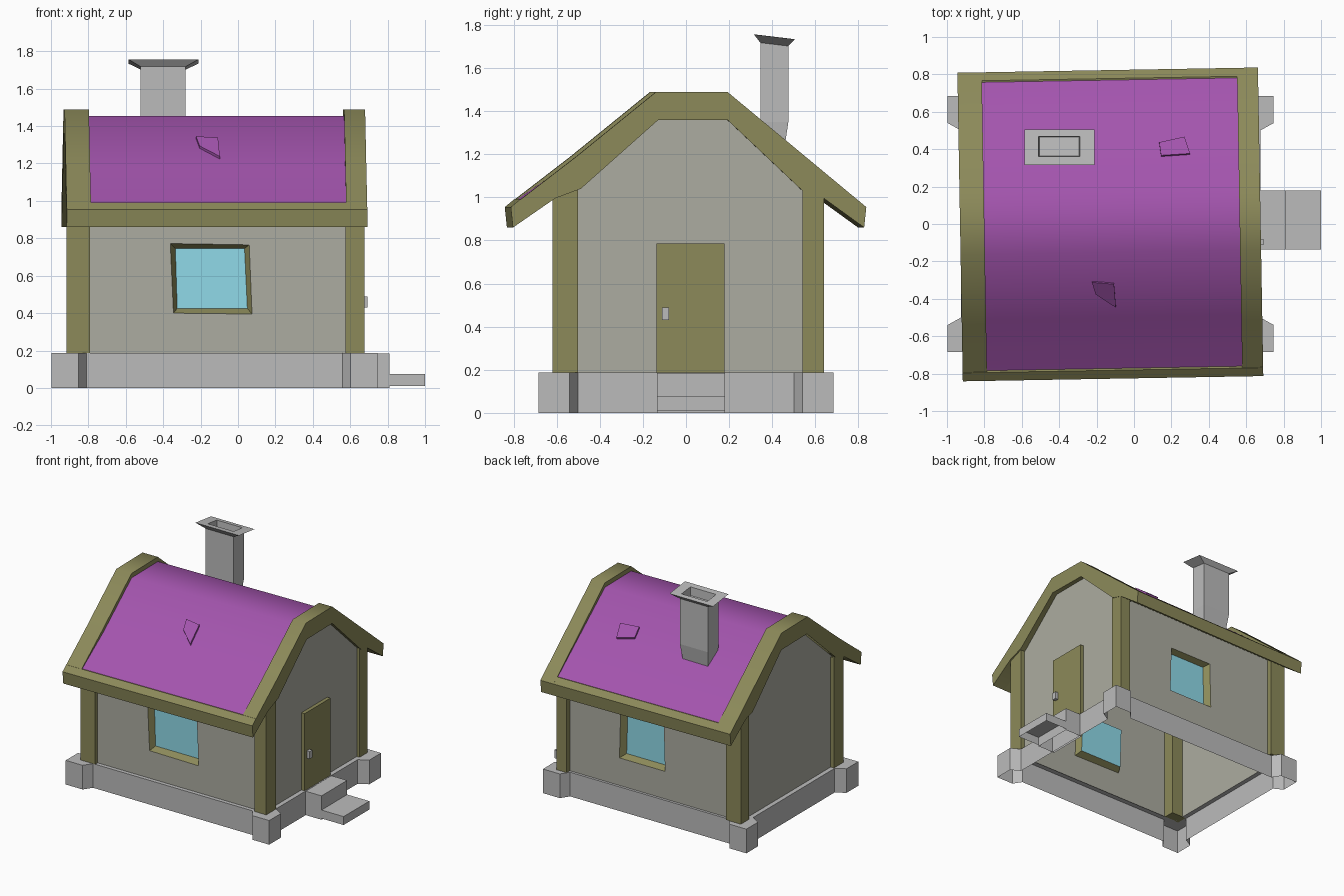
import bpy, bmesh, math

if "Cube" in bpy.data.objects:
    bpy.data.objects.remove(bpy.data.objects["Cube"])

CX = -0.125      # centre of the house body along x


def material(name, rgb):
    m = bpy.data.materials.new(name)
    m.diffuse_color = (*rgb, 1)
    m.use_nodes = True
    m.node_tree.nodes["Principled BSDF"].inputs["Base Color"].default_value = m.diffuse_color
    return m


OLIVE = material("olive_wood", (0.262, 0.253, 0.101))
WALL = material("plaster", (0.413, 0.413, 0.354))
PURPLE = material("purple_roof", (0.37, 0.09, 0.424))
GLASS = material("glass", (0.276, 0.70, 0.81))
STONE = material("stone", (0.50, 0.50, 0.50))


def loft(name, rings, mat=STONE, start=True, end=True):
    """Skin closed rings of equal length, with optional end caps."""
    bm = bmesh.new()
    vs = [[bm.verts.new(p) for p in r] for r in rings]
    n = len(vs[0])
    for a, b in zip(vs, vs[1:]):
        for i in range(n):
            j = (i + 1) % n
            bm.faces.new((a[i], a[j], b[j], b[i]))
    if start:
        bm.faces.new(vs[0][::-1])
    if end and len(vs) > 1:
        bm.faces.new(vs[-1])
    bmesh.ops.recalc_face_normals(bm, faces=bm.faces)
    me = bpy.data.meshes.new(name)
    bm.to_mesh(me)
    bm.free()
    ob = bpy.data.objects.new(name, me)
    bpy.context.collection.objects.link(ob)
    me.materials.append(mat)
    return ob


def rect(x0, x1, y0, y1, z, tilt=0.0):
    ym = (y0 + y1) / 2
    return [(x, y, z - tilt * (y - ym)) for x, y in ((x0, y0), (x1, y0), (x1, y1), (x0, y1))]


def box(name, x0, x1, y0, y1, z0, z1, mat=STONE, bottom=True):
    return loft(name, [rect(x0, x1, y0, y1, z0), rect(x0, x1, y0, y1, z1)], mat, bottom)


def prism_x(name, profile, x0, x1, mat):
    return loft(name, [[(x, y, z) for y, z in profile] for x in (x0, x1)], mat)


# Stone foundation: one outline with corner blocks, open underneath
quarter = [(0.80, 0.50), (0.872, 0.54), (0.872, 0.685), (0.727, 0.685), (0.685, 0.62)]
outline = []
for sx, sy, step in ((1, 1, 1), (-1, 1, -1), (-1, -1, 1), (1, -1, -1)):
    outline += [(sx * x, sy * y) for x, y in quarter[::step]]


def clamp(v, lim):
    return max(-lim, min(lim, v))


loft("foundation", [
    [(CX + x, y, 0) for x, y in outline],
    [(CX + x, y, 0.187) for x, y in outline],
    [(CX + clamp(x, 0.765), clamp(y, 0.58), 0.187) for x, y in outline],
], STONE, False, False)

# Door steps
box("upper_step", 0.66, 0.81, -0.135, 0.18, 0.0, 0.185, bottom=False)
box("lower_step", 0.81, 1.0, -0.135, 0.18, 0.01, 0.075, bottom=False)

# Corner posts
for side, (px0, px1) in (("left", (-0.918, -0.79)), ("right", (0.575, 0.664))):
    shift = 0.012 if side == "right" else 0
    box(side + "_front_post", px0, px1 + shift, -0.62, -0.50, 0.187, 1.04, OLIVE)
    box(side + "_back_post", px0, px1, 0.54, 0.64, 0.187, 1.04, OLIVE)

# Gable end walls
gable = [(-0.58, 0.187), (0.58, 0.187), (0.58, 1.03), (0.20, 1.38), (-0.16, 1.38), (-0.58, 1.03)]
for side, gx in (("left", -0.89), ("right", 0.64)):
    loft(side + "_gable_wall", [[(gx, y, z) for y, z in gable]], WALL)


# Long walls, each with a recessed window
def window_wall(side, y, outer, pane):
    inward = 0.045 if y < 0 else -0.045
    wall = [(-0.89, y, 0.187), (0.64, y, 0.187), (0.64, y, 1.07), (-0.89, y, 1.07)]
    opening = [(x, y, z) for x, z in outer]
    glass = [(x, y + inward, z) for x, z in pane]
    loft(side + "_wall", [wall, opening], WALL, False, False)
    loft(side + "_window_frame", [opening, glass], OLIVE, False, False)
    loft(side + "_window_glass", [glass], GLASS)


window_wall("front", -0.59,
            [(-0.345, 0.40), (0.075, 0.395), (0.06, 0.765), (-0.362, 0.772)],
            [(-0.325, 0.425), (0.05, 0.425), (0.035, 0.745), (-0.335, 0.745)])
window_wall("back", 0.60,
            [(-0.24, 0.40), (0.15, 0.40), (0.14, 0.765), (-0.23, 0.765)],
            [(-0.21, 0.425), (0.12, 0.425), (0.11, 0.745), (-0.20, 0.745)])

# Door and knob
box("door", 0.63, 0.668, -0.138, 0.178, 0.187, 0.785, OLIVE)
box("door_knob", 0.665, 0.693, -0.112, -0.08, 0.43, 0.488)

# Gable boards, eave boards and purple roof share a slight twist
top = [(-0.825, 0.955), (-0.52, 1.19), (-0.15, 1.49), (0.18, 1.49), (0.825, 0.955)]
under = [(0.815, 0.86), (0.63, 0.995), (0.54, 1.02), (0.18, 1.36), (-0.14, 1.36),
         (-0.50, 1.04), (-0.62, 0.995), (-0.815, 0.86)]
roof_parts = [
    prism_x("left_gable_board", top + under, -0.93, -0.80, OLIVE),
    prism_x("right_gable_board", top + under, 0.565, 0.677, OLIVE),
]
for side, s in (("front", -1), ("back", 1)):
    eave = [(0.815, 0.86), (0.825, 0.955), (0.78, 0.992), (0.74, 0.985), (0.58, 1.03)]
    roof_parts.append(prism_x(side + "_eave_board", [(s * y, z) for y, z in eave],
                              -0.93, 0.677, OLIVE))

# Smooth roof surface, slightly sunk between the boards
cover = [(-0.785, 0.98), (-0.50, 1.175), (-0.15, 1.455), (0.18, 1.455), (0.785, 0.98)]
shell = cover + [(y * 0.96, z - 0.04) for y, z in cover[::-1]]
roof = prism_x("roof", shell, -0.81, 0.60, PURPLE)
roof_parts.append(roof)
for ob in roof_parts:
    ob.rotation_euler.z = math.radians(1)
for ob in (roof, roof_parts[0], roof_parts[1]):
    bpy.ops.object.select_all(action='DESELECT')
    bpy.context.view_layer.objects.active = ob
    ob.select_set(True)
    bpy.ops.object.shade_smooth_by_angle(angle=math.radians(42))


# Loose roof tiles
def tile(name, quad, z_at, ny):
    base = [(x, y, z_at(y) - 0.015) for x, y in quad]
    face = [(x, y + ny * 0.012, z + 0.026) for x, y, z in base]
    loft(name, [base, face], PURPLE)


tile("front_roof_tile", [(-0.205, -0.365), (-0.097, -0.435), (-0.107, -0.31), (-0.225, -0.30)],
     lambda y: 1.455 + 0.8 * (y + 0.15), -1)
tile("back_roof_tile", [(0.145, 0.355), (0.30, 0.365), (0.27, 0.455), (0.135, 0.425)],
     lambda y: 1.455 - 0.785 * (y - 0.18), 1)

# Chimney with flared, hollow cap
loft("chimney", [
    rect(-0.50, -0.30, 0.35, 0.445, 1.15),
    rect(-0.52, -0.28, 0.345, 0.475, 1.35),
    rect(-0.52, -0.28, 0.345, 0.475, 1.71, 0.12),
    rect(-0.585, -0.212, 0.315, 0.505, 1.745, 0.12),
    rect(-0.51, -0.29, 0.36, 0.468, 1.745, 0.12),
    rect(-0.505, -0.295, 0.363, 0.465, 1.68, 0.12),
])
